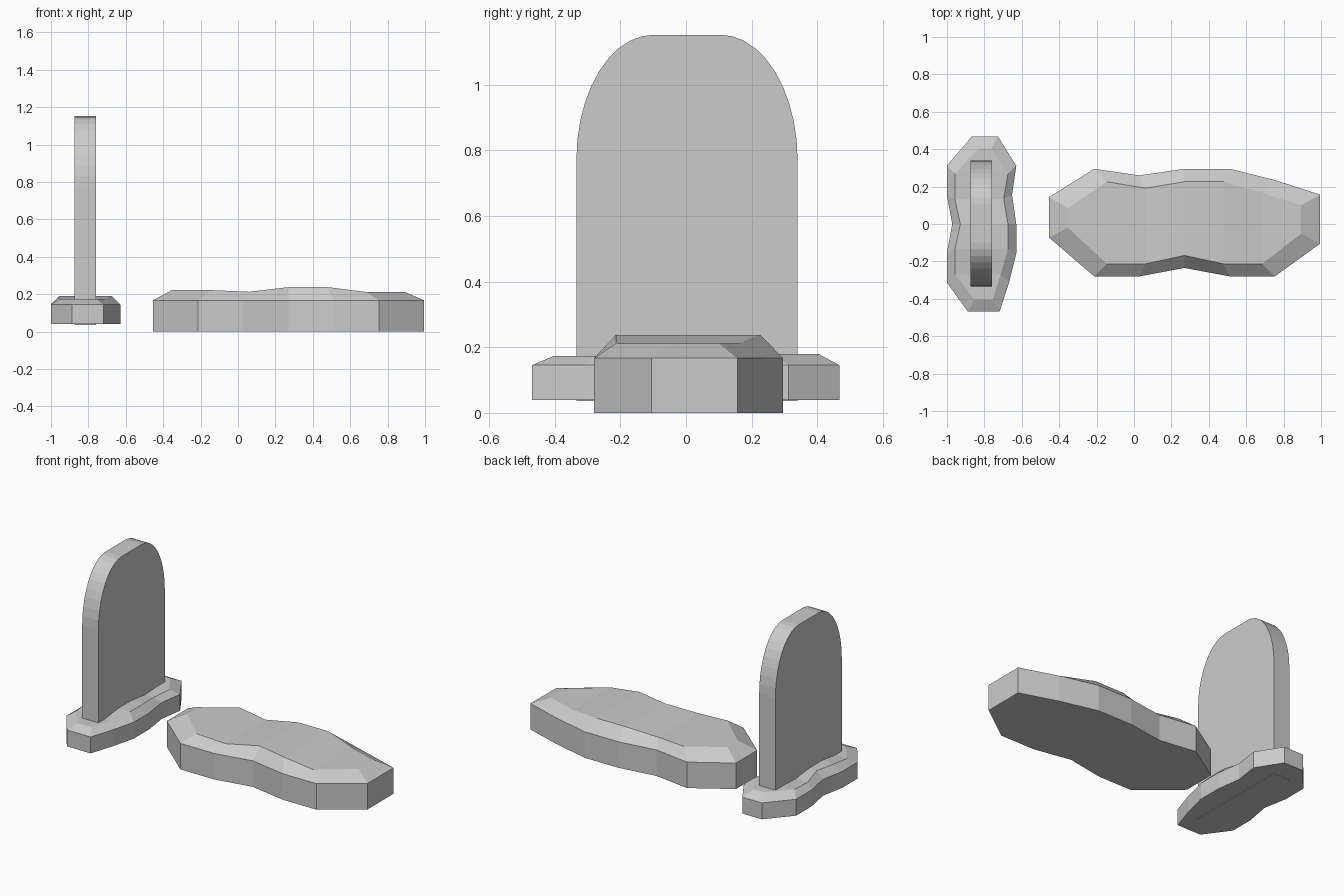
import bpy, bmesh
from math import sin, cos, pi, radians

if "Cube" in bpy.data.objects:
    bpy.data.objects.remove(bpy.data.objects["Cube"])

# stations along the mound: x, front y, back y, crown height
XS = [-0.455, -0.213, 0.028, 0.27, 0.512, 0.753, 0.995]
FRONT = [-0.072, -0.28, -0.28, -0.235, -0.28, -0.28, -0.105]
BACK = [0.143, 0.295, 0.26, 0.295, 0.295, 0.235, 0.157]
CROWN = [0.222, 0.222, 0.213, 0.238, 0.238, 0.212, 0.212]
SHOULDER = 0.167


def finish(name, bm):
    bmesh.ops.recalc_face_normals(bm, faces=bm.faces)
    mesh = bpy.data.meshes.new(name)
    bm.to_mesh(mesh)
    bm.free()
    obj = bpy.data.objects.new(name, mesh)
    bpy.context.collection.objects.link(obj)
    return obj


def mound(name):
    """Flat-bottomed slab with upright sides and a bevelled, uneven crown."""
    bm = bmesh.new()
    n = len(XS)

    def ring(inset, heights):
        front, back = [], []
        for x, f, b, h in zip(XS, FRONT, BACK, heights):
            if inset:
                x = 0.27 + (x - 0.27) * 0.86
                f, b = f + 0.067, b - 0.069
                if front == [] or len(front) == n - 1:
                    f, b = f - 0.014, b + 0.012
            front.append(bm.verts.new((x, f, h)))
            back.append(bm.verts.new((x, b, h)))
        return front + back[::-1]

    rings = [ring(False, [0] * n), ring(False, [SHOULDER] * n), ring(True, CROWN)]
    for low, high in zip(rings, rings[1:]):
        for i in range(2 * n):
            j = (i + 1) % (2 * n)
            bm.faces.new((low[i], low[j], high[j], high[i]))
    # underside and crown as crosswise strips
    for r in (rings[0], rings[2]):
        for i in range(n - 1):
            bm.faces.new((r[i], r[i + 1], r[-2 - i], r[-1 - i]))
    return finish(name, bm)


# burial mound
mound("grave_mound")

# smaller copy turned sideways under the headstone
base = mound("headstone_base")
base.rotation_euler.z = radians(-90)
base.scale = (0.646, 0.646, 0.63)
base.location = (-0.82, 0.174, 0.04)

# headstone: rounded-top slab
STEPS = 10
arc = [(0.102 + 0.235 * cos(i * pi / 2 / STEPS), 0.77 + 0.382 * sin(i * pi / 2 / STEPS))
       for i in range(STEPS + 1)]
half = [(0.337, 0.036)] + arc
profile = half + [(-y, z) for y, z in reversed(half)]
bm = bmesh.new()
face = bm.faces.new([bm.verts.new((-0.873, y + 0.003, z)) for y, z in profile])
out = bmesh.ops.extrude_face_region(bm, geom=[face])
moved = [v for v in out["geom"] if isinstance(v, bmesh.types.BMVert)]
bmesh.ops.translate(bm, verts=moved, vec=(0.115, 0, 0))
if not any(f.normal.x < -0.9 or f.calc_center_median().x < -0.87 for f in bm.faces):
    bm.faces.new([v for v in bm.verts if v.co.x < -0.87])
finish("headstone", bm)
